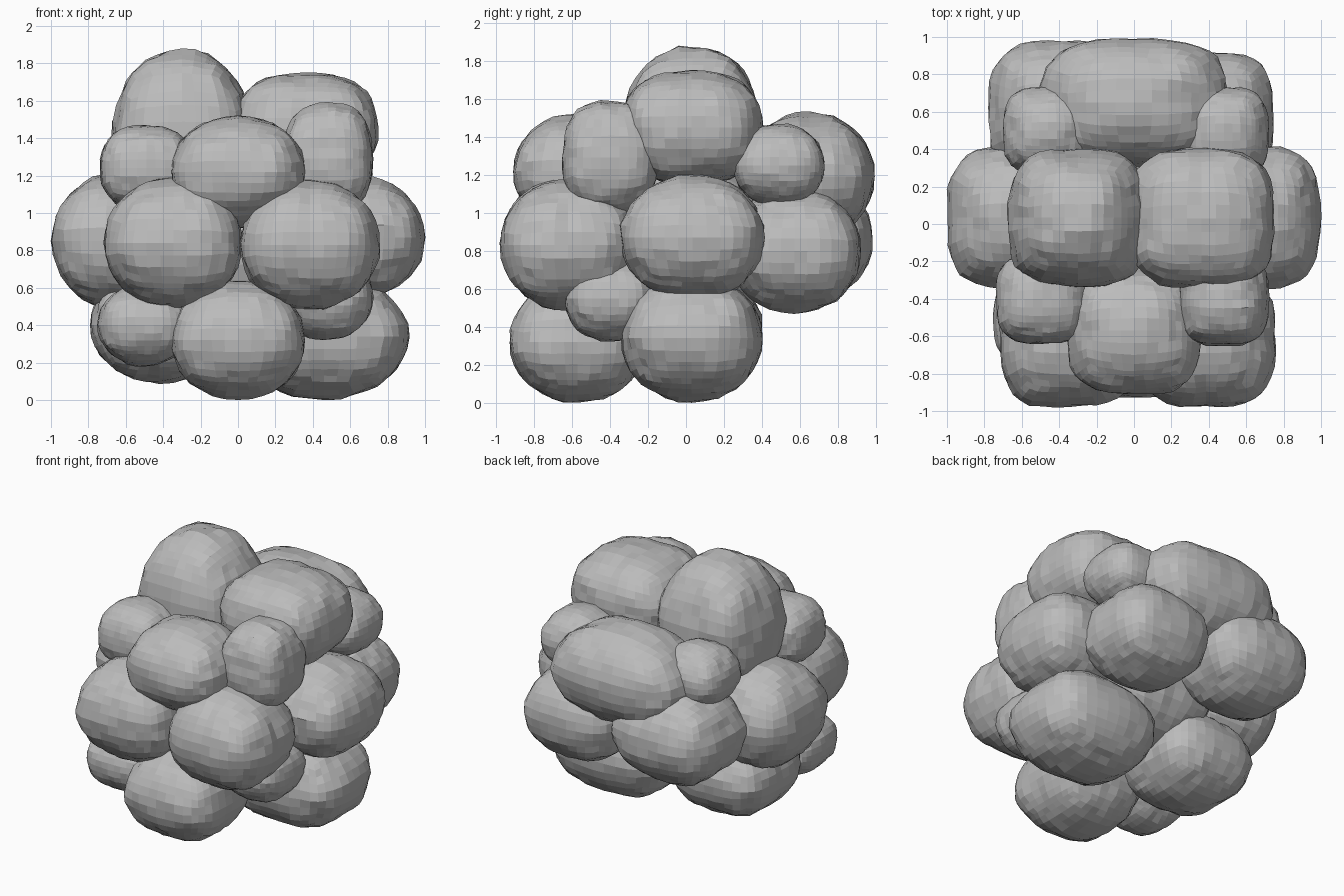
import bpy
import bmesh
from mathutils import Vector, noise

cube = bpy.data.objects.get("Cube")
if cube:
    bpy.data.objects.remove(cube, do_unlink=True)

stone = bpy.data.materials.new("grey_stone")
stone.use_nodes = True
GREY = (0.5, 0.5, 0.5, 1)
stone.diffuse_color = GREY
stone.node_tree.nodes["Principled BSDF"].inputs["Base Color"].default_value = GREY


def lump(name, centre, half, plan=3.1, rise=2.0):
    """Faceted boulder: a cube grid pushed to a boxy plan and a round profile."""
    bm = bmesh.new()
    bmesh.ops.create_cube(bm, size=2)
    bmesh.ops.subdivide_edges(bm, edges=bm.edges[:], cuts=9, use_grid_fill=True)
    c, h = Vector(centre), Vector(half)
    for v in bm.verts:
        d = v.co.normalized()
        flat = (abs(d.x) ** plan + abs(d.y) ** plan) ** (1 / plan)
        r = (flat ** rise + abs(d.z) ** rise) ** (-1 / rise)
        r *= 1 + .03 * noise.noise(d * 2.2 + c * 7) + .035 * noise.noise(d * 5 + c * 9)
        v.co = c + d * r * h
    bmesh.ops.recalc_face_normals(bm, faces=bm.faces[:])
    mesh = bpy.data.meshes.new(name)
    bm.to_mesh(mesh)
    bm.free()
    mesh.materials.append(stone)
    bpy.context.collection.objects.link(bpy.data.objects.new(name, mesh))


# Crown
lump("crown_tall", (-.3, .035, 1.39), (.37, .37, .49), rise=2.1)
lump("crown_wide", (.36, .03, 1.45), (.39, .37, .3), rise=2.4)

# Upper ring
lump("upper_front", (0, -.57, 1.22), (.36, .34, .3))
lump("upper_back", (0, .65, 1.19), (.5, .34, .34))
lump("upper_front_left_small", (.48, -.4, 1.29), (.24, .25, .3), rise=2.4)
lump("upper_front_right_small", (-.49, -.4, 1.24), (.25, .24, .23), rise=2.3)
lump("upper_back_left_small", (.48, .49, 1.25), (.24, .24, .22))
lump("upper_back_right_small", (-.46, .5, 1.25), (.24, .23, .22))

# Middle ring
lump("middle_front_left", (.385, -.62, .83), (.37, .36, .35))
lump("middle_front_right", (-.345, -.62, .84), (.37, .36, .35))
lump("middle_back_left", (.38, .57, .8), (.37, .35, .33))
lump("middle_back_right", (-.38, .62, .86), (.4, .36, .34))
lump("middle_side_left", (.64, .035, .87), (.355, .38, .33))
lump("middle_side_right", (-.64, .035, .85), (.36, .38, .36))

# Base
lump("base_front", (0, -.57, .32), (.36, .36, .32))
lump("base_left", (.46, .03, .34), (.45, .37, .34))
lump("base_right", (-.42, .03, .4), (.37, .37, .31))
lump("base_front_left_small", (.47, -.4, .55), (.25, .24, .23))
lump("base_front_right_small", (-.5, -.51, .4), (.25, .25, .22))

# Core filling the gaps
lump("core", (0, .03, .82), (.45, .42, .48))
